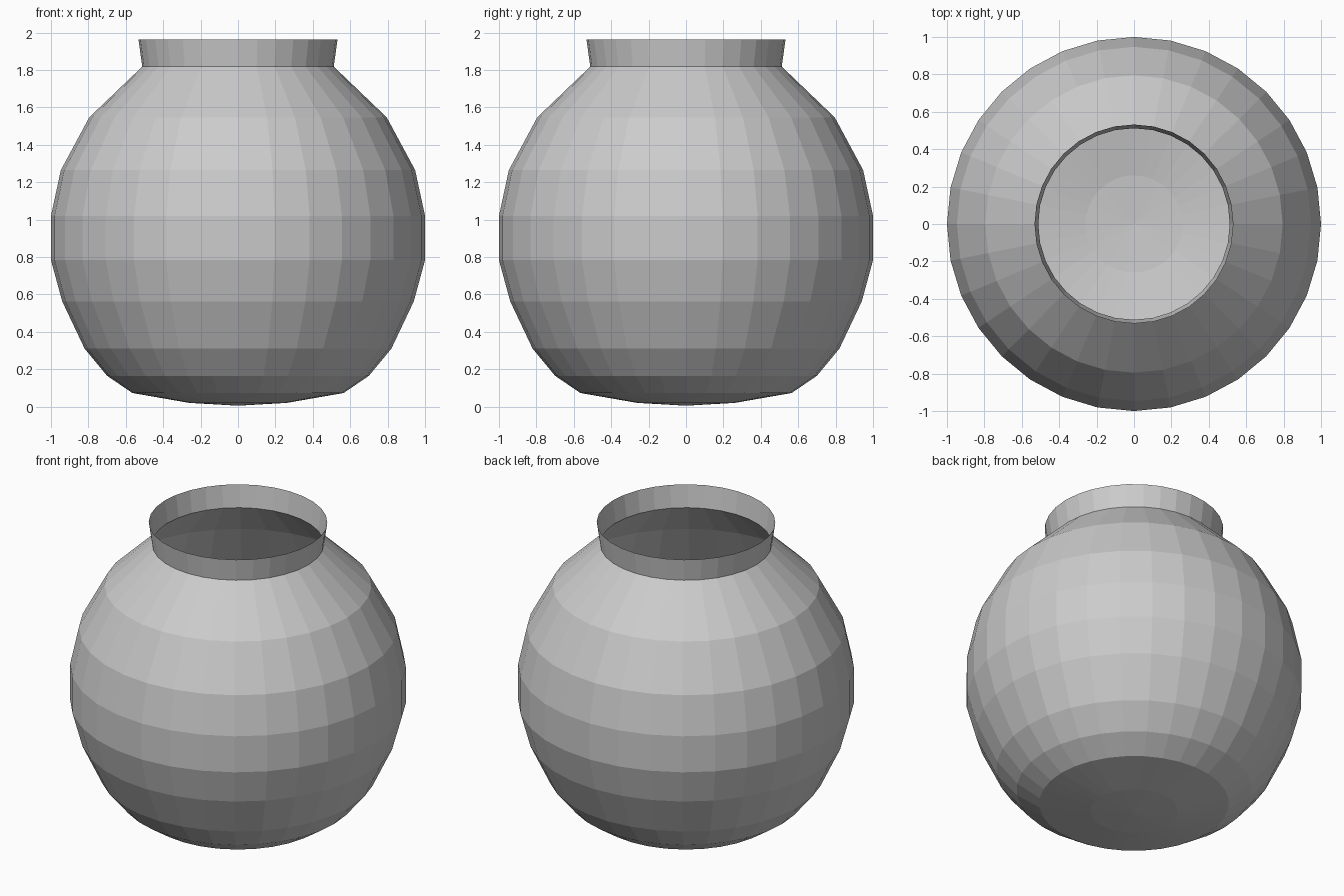
import bpy, bmesh
from math import sin, cos, tau

if "Cube" in bpy.data.objects:
    bpy.data.objects.remove(bpy.data.objects["Cube"])

SIDES = 32


def lathe(name, profile):
    """Revolve (radius, z) points around the z axis; radius 0 makes a pole."""
    bm = bmesh.new()
    rings = []
    for r, z in profile:
        n = SIDES if r > 0 else 1
        rings.append([bm.verts.new((r * cos(tau * i / SIDES), r * sin(tau * i / SIDES), z))
                      for i in range(n)])
    for a, b in zip(rings, rings[1:]):
        for i in range(SIDES):
            j = (i + 1) % SIDES
            if len(a) == 1:
                bm.faces.new((a[0], b[j], b[i]))
            else:
                bm.faces.new((a[i], a[j], b[j], b[i]))
    mesh = bpy.data.meshes.new(name)
    bm.to_mesh(mesh)
    bm.free()
    obj = bpy.data.objects.new(name, mesh)
    bpy.context.collection.objects.link(obj)
    return obj


# Thin open bowl: slightly dished base, round belly, sloping shoulder, flared collar
lathe("fish_bowl", [
    (0, 0.005), (0.26, 0.02), (0.565, 0.073), (0.70, 0.165), (0.82, 0.31),
    (0.94, 0.563), (1.0, 0.783), (1.0, 1.02), (0.947, 1.265), (0.795, 1.547),
    (0.512, 1.818), (0.532, 1.962),
])
